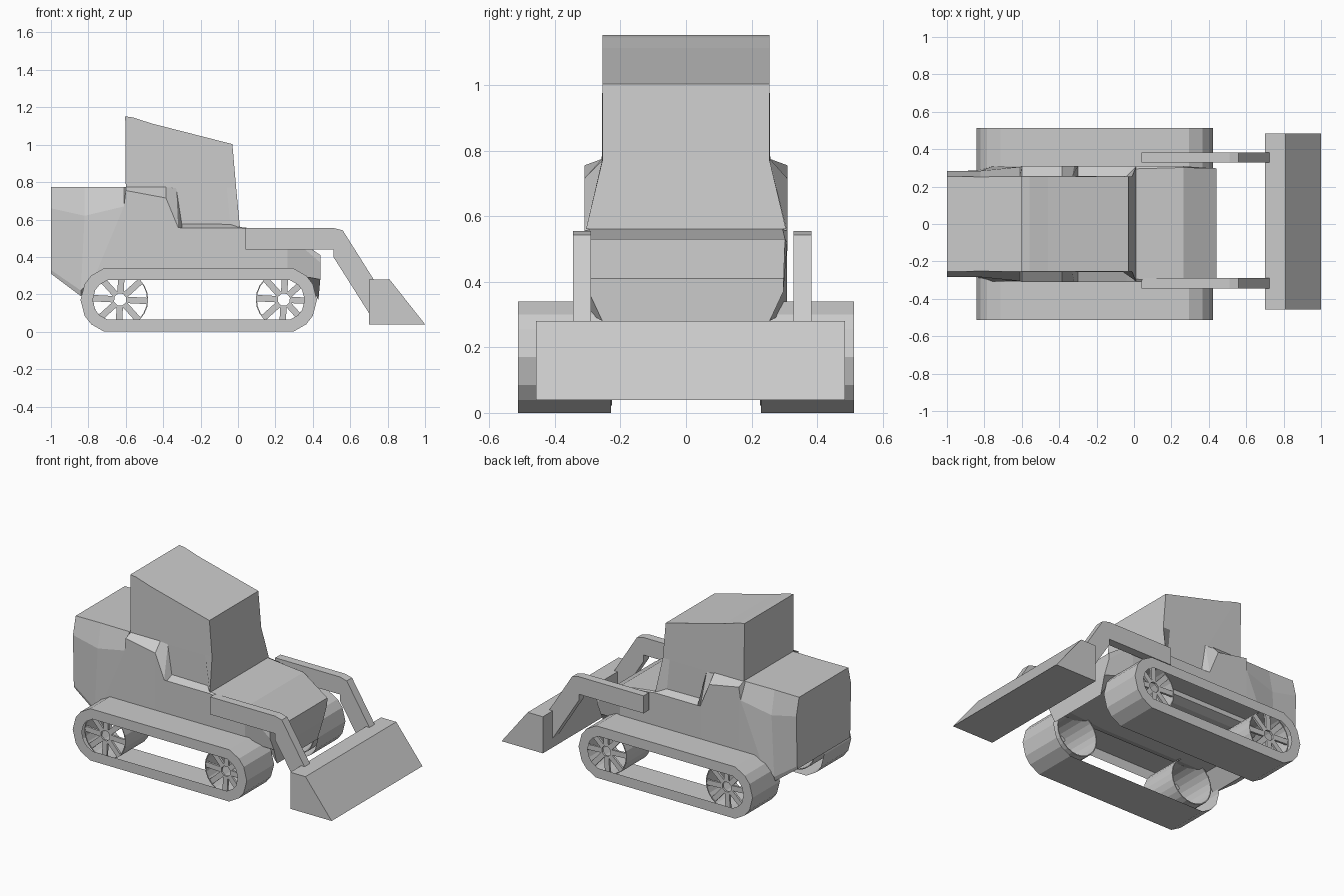
import bpy, bmesh, math
from mathutils import Matrix

if "Cube" in bpy.data.objects:
    bpy.data.objects.remove(bpy.data.objects["Cube"])


def finish(name, bm):
    bmesh.ops.remove_doubles(bm, verts=bm.verts, dist=1e-5)
    bmesh.ops.recalc_face_normals(bm, faces=bm.faces)
    mesh = bpy.data.meshes.new(name)
    bm.to_mesh(mesh)
    bm.free()
    obj = bpy.data.objects.new(name, mesh)
    bpy.context.collection.objects.link(obj)
    return obj


def loft(name, halves):
    """Skin a row of half sections (x, y, z), mirrored across y, with strip caps."""
    bm = bmesh.new()
    n = len(halves[0])
    rings = []
    for h in halves:
        a = [bm.verts.new(p) for p in h]
        b = [bm.verts.new((x, -y, z)) for x, y, z in h]
        rings.append(a + b[::-1])
    for r, s in zip(rings, rings[1:]):
        for i in range(2 * n):
            j = (i + 1) % (2 * n)
            bm.faces.new((r[i], r[j], s[j], s[i]))
    for r in (rings[0], rings[-1]):
        for i in range(n - 1):
            bm.faces.new((r[i], r[i + 1], r[-2 - i], r[-1 - i]))
    return finish(name, bm)


def prism(name, profile, y0, y1):
    """Extrude an x-z profile along y."""
    bm = bmesh.new()
    face = bm.faces.new([bm.verts.new((x, y0, z)) for x, z in profile])
    ext = bmesh.ops.extrude_face_region(bm, geom=[face])
    verts = [v for v in ext["geom"] if isinstance(v, bmesh.types.BMVert)]
    bmesh.ops.translate(bm, verts=verts, vec=(0, y1 - y0, 0))
    return finish(name, bm)


def band(bm, outer, inner, y0, y1, sides=4):
    """Band between two x-z loops, spanning y0..y1; sides=2 leaves the y0 end open."""
    loops = [[bm.verts.new((x, y, z)) for x, z in p]
             for p, y in ((outer, y0), (outer, y1), (inner, y1), (inner, y0))]
    n = len(outer)
    for k in range(sides):
        a, b = loops[k], loops[(k + 1) % 4]
        for i in range(n):
            j = (i + 1) % n
            bm.faces.new((a[i], a[j], b[j], b[i]))
    bmesh.ops.delete(bm, geom=[v for v in bm.verts if not v.link_faces], context='VERTS')


def circle(cx, cz, r, n=24):
    return [(cx + r * math.cos(2 * math.pi * i / n), cz + r * math.sin(2 * math.pi * i / n))
            for i in range(n)]


# Hull: engine box, stepped shoulders and sloping hood
LOW = (.307, .31)
loft("hull", [
    [(-1, .255, .775), (-1, .284, .66), (-1, .275, .33), (-1, .27, .31)],
    [(-.82, .252, .775), (-.82, .284, .62), (-.84, .285, .22), (-.84, .275, .19)],
    [(-.61, .255, .775), (-.61, .305, .67), (-.76, *LOW), (-.76, .25, .29)],
    [(-.6, .255, .775), (-.6, .309, .755), (-.6, *LOW), (-.6, .25, .29)],
    [(-.385, .255, .775), (-.385, .309, .715), (-.385, *LOW), (-.385, .25, .29)],
    [(-.33, .255, .77), (-.32, .309, .557), (-.32, *LOW), (-.32, .25, .29)],
    [(-.3, .255, .578), (-.3, .309, .555), (-.3, *LOW), (-.3, .25, .29)],
    [(-.04, .255, .575), (-.04, .309, .555), (-.04, *LOW), (-.04, .25, .29)],
    [(.01, .295, .56), (.01, .309, .555), (.01, *LOW), (.01, .25, .29)],
    [(.265, .302, .53), (.265, .309, .52), (.265, *LOW), (.36, .22, .29)],
    [(.44, .298, .41), (.44, .297, .37), (.44, .255, .28), (.43, .21, .17)],
])

# Cab: flared at the foot of the windscreen, sloping roof
loft("cab", [
    [(-.6, .257, .56), (-.3, .257, .56), (-.04, .257, .56), (.01, .305, .56)],
    [(-.6, .257, .77), (-.35, .257, .77), (-.06, .256, .77), (-.01, .255, .77)],
    [(-.603, .254, 1.152), (-.56, .254, 1.145), (-.46, .254, 1.113), (-.03, .254, 1.003)],
])

# Track outline: one stepped end, mirrored in x and z
quarter = [(.045, .17), (.115, .13), (.15, .085), (.172, 0)]
end = quarter + [(x, -z) for x, z in quarter[-2::-1]]


def track_loop(s):
    right = [(.25 + s * x, .17 + s * z) for x, z in end]
    return right + [(-.42 - x, z) for x, z in right[::-1]]


for side, tag in ((-1, "right"), (1, "left")):
    # Track belt: shell with an outer rim, open on the hull side
    bm = bmesh.new()
    band(bm, track_loop(1), track_loop(.62), side * .228, side * .512, sides=2)
    finish(tag + "_track", bm)

    # Wheels: thin open drum with eight flat spokes around an open hub
    for cx, pos in ((-.63, "rear"), (.245, "front")):
        cz = .172
        bm = bmesh.new()
        band(bm, circle(cx, cz, .15), circle(cx, cz, .144), side * .225, side * .48)
        for i in range(8):
            m = (Matrix.Translation((cx, side * .47, cz))
                 @ Matrix.Rotation(math.radians(45 * i + 3), 4, 'Y')
                 @ Matrix.Translation((.089, 0, 0))
                 @ Matrix.Diagonal((.115, .014, .034, 1)))
            bmesh.ops.create_cube(bm, size=1, matrix=m)
        finish(f"{tag}_{pos}_wheel", bm)

# Loader arms
arm = [(.04, .555), (.51, .555), (.56, .542), (.725, .28), (.725, .1), (.7, .1),
       (.51, .4), (.51, .44), (.04, .44)]
for tag, y0, y1 in (("right", -.345, -.29), ("left", .328, .383)):
    prism(tag + "_loader_arm", arm, y0, y1)

# Bucket
prism("bucket", [(.7, .04), (.7, .28), (.81, .28), (1, .04)], -.457, .485)
